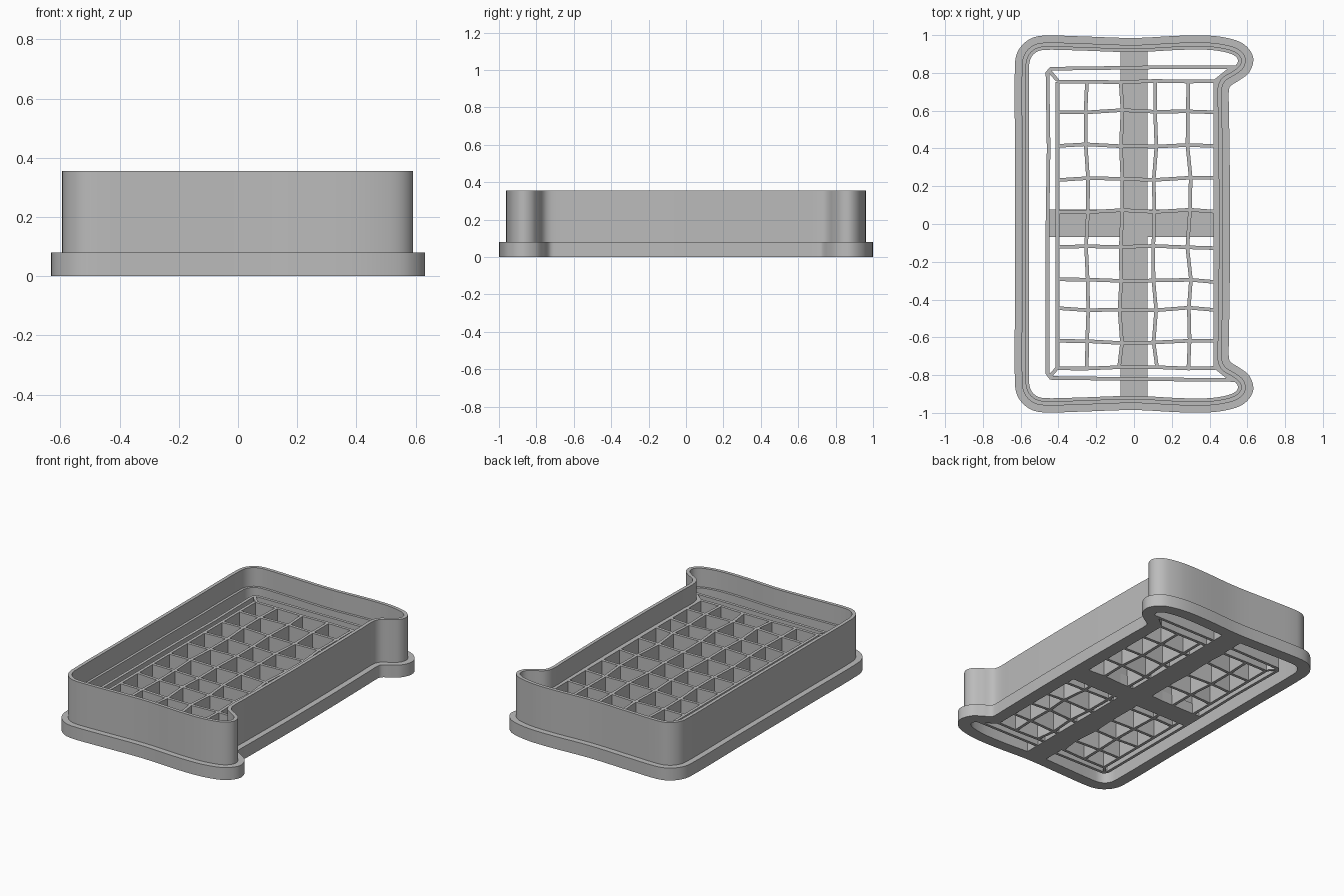
import bpy, bmesh, math, random
from mathutils import Vector

if "Cube" in bpy.data.objects:
    bpy.data.objects.remove(bpy.data.objects["Cube"])
random.seed(4)

grey = bpy.data.materials.new("mid grey")
grey.diffuse_color = (0.5, 0.5, 0.5, 1)
grey.use_nodes = True
grey.node_tree.nodes["Principled BSDF"].inputs["Base Color"].default_value = (0.5, 0.5, 0.5, 1)

BASE, LEDGE, TOP = 0.08, 0.235, 0.355
RAIL = 0.019


def finish(name, bm, smooth=False):
    bmesh.ops.recalc_face_normals(bm, faces=bm.faces)
    mesh = bpy.data.meshes.new(name)
    bm.to_mesh(mesh)
    bm.free()
    mesh.materials.append(grey)
    obj = bpy.data.objects.new(name, mesh)
    bpy.context.collection.objects.link(obj)
    if smooth:
        bpy.ops.object.select_all(action='DESELECT')
        obj.select_set(True)
        bpy.context.view_layer.objects.active = obj
        bpy.ops.object.shade_smooth_by_angle(angle=math.radians(30))
    return obj


def offset(points, d, closed):
    """Shift a path sideways to its left by d, with mitred corners."""
    pts = [Vector(p) for p in points]
    n, out = len(pts), []
    for i, p in enumerate(pts):
        a = pts[i - 1] if closed or i > 0 else None
        b = pts[(i + 1) % n] if closed or i < n - 1 else None
        u = (p - a).normalized() if a else (b - p).normalized()
        v = (b - p).normalized() if b else u
        m = Vector((-u.y, u.x)) + Vector((-v.y, v.x))
        out.append(p + m * (2 * d / max(m.length_squared, 1.5)))
    return out


def spline(pts, steps=5):
    """Closed Catmull-Rom curve with chord-based tangents."""
    n, out = len(pts), []
    for i in range(n):
        a, b, c, e = pts[i - 1], pts[i], pts[(i + 1) % n], pts[(i + 2) % n]
        seg = (c - b).length
        m0 = (c - a).normalized() * seg
        m1 = (e - b).normalized() * seg
        for k in range(steps):
            t = k / steps
            out.append(b * (2 * t**3 - 3 * t**2 + 1) + m0 * (t**3 - 2 * t**2 + t)
                       + c * (3 * t**2 - 2 * t**3) + m1 * (t**3 - t**2))
    return out


def rail(bm, path, width=RAIL, height=LEDGE):
    """Upright strip along an open path, standing on the ground."""
    rows = []
    for p, q in zip(offset(path, width / 2, False), offset(path, -width / 2, False)):
        rows.append([bm.verts.new((s.x, s.y, z))
                     for s, z in ((p, 0), (p, height), (q, height), (q, 0))])
    for r, s in zip(rows, rows[1:]):
        for k in range(4):
            j = (k + 1) % 4
            bm.faces.new((r[k], r[j], s[j], s[k]))
    bm.faces.new(rows[0])
    bm.faces.new(rows[-1][::-1])


# Outline of the wall: one half, mirrored front to back, running clockwise
corner = [(-0.478 - 0.115 * math.cos(a), 0.845 + 0.115 * math.sin(a))
          for a in (math.radians(d) for d in (0, 30, 60, 90))]
half = [(-0.593, 0.4)] + corner + [
    (-0.3, 0.957), (0, 0.948), (0.25, 0.96), (0.4, 0.96), (0.5, 0.945), (0.56, 0.92),
    (0.591, 0.875), (0.578, 0.825), (0.535, 0.79), (0.483, 0.757), (0.465, 0.715),
    (0.466, 0.6), (0.471, 0.2)]
outline = half + [(x, -y) for x, y in reversed(half)]

# Cutter wall with its foot flange, thin upper blade and inner ledge
profile = [(0.037, 0), (0.037, BASE), (0, BASE), (0, TOP),
           (-0.022, TOP), (-0.022, LEDGE), (-0.038, LEDGE), (-0.038, 0)]
bm = bmesh.new()
loops = [[bm.verts.new((p.x, p.y, z)) for p in spline(offset(outline, d, True))]
         for d, z in profile]
for k, low in enumerate(loops):
    high = loops[(k + 1) % len(loops)]
    for i in range(len(low)):
        j = (i + 1) % len(low)
        bm.faces.new((low[i], low[j], high[j], high[i]))
finish("cutter_wall", bm, True)

# Inner frame with mitre ribs at its corners
bm = bmesh.new()
rail(bm, [(0.55, 0.83), (0.1, 0.829), (-0.44, 0.822), (-0.458, 0.8), (-0.452, 0.4),
          (-0.458, 0), (-0.458, -0.79), (-0.44, -0.815), (0.1, -0.822), (0.55, -0.826)])
for side in (1, -1):
    rail(bm, [(-0.452, 0.815 * side), (-0.405, 0.76 * side)])
    rail(bm, [(0.515, 0.825 * side), (0.43, 0.757 * side)])
finish("inner_frame", bm)

# Slightly wavy grid of stamping ribs
xs = [-0.405, -0.25, -0.07, 0.105, 0.292, 0.43]
ys = [0.757, 0.597, 0.415, 0.238, 0.068, -0.12, -0.3, -0.45, -0.623, -0.76]


def node(i, j):
    edge = i in (0, len(xs) - 1)
    wave = 0 if edge else random.uniform(-0.01, 0.01)
    bow = 0.02 * ys[j] ** 2 if i == 3 else 0
    return xs[i] + wave + bow, ys[j] + random.uniform(-0.008, 0.008)


nodes = [[node(i, j) for j in range(len(ys))] for i in range(len(xs))]
bm = bmesh.new()
for column in nodes:
    rail(bm, column)
for row in zip(*nodes):
    rail(bm, row)
finish("grid_ribs", bm)

# Flat cross braces under the grid
for name, path in (("long_brace", [(0, -0.925), (0, 0.925)]),
                   ("short_brace", [(-0.46, 0.005), (0.45, 0.005)])):
    bm = bmesh.new()
    rail(bm, path, 0.145, 0.07)
    finish(name, bm)
